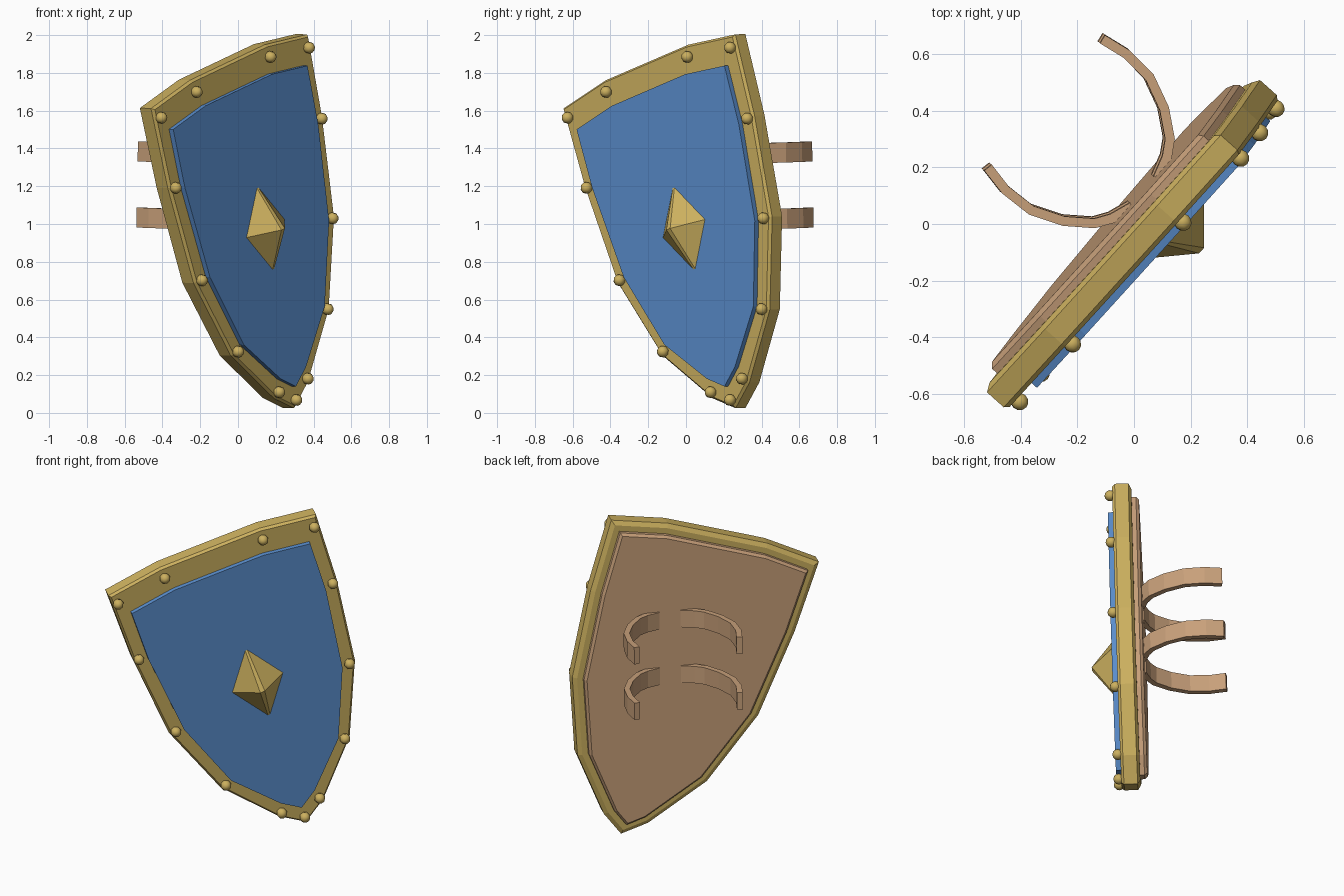
import bpy, bmesh, math
from mathutils import Matrix, Vector

if "Cube" in bpy.data.objects:
    bpy.data.objects.remove(bpy.data.objects["Cube"])


def material(name, rgb):
    m = bpy.data.materials.new(name)
    m.diffuse_color = (*rgb, 1)
    m.use_nodes = True
    m.node_tree.nodes["Principled BSDF"].inputs["Base Color"].default_value = m.diffuse_color
    return m


BRONZE = material("bronze", (0.604, 0.434, 0.114))
BLUE = material("blue", (0.102, 0.27, 0.61))
BROWN = material("leather_brown", (0.578, 0.352, 0.195))

# Upright frame: local x across the shield, y up, z out of its front face
normal = Vector((1.12, -1, -0.04)).normalized()
across = Vector((1, 1.12, 0)).normalized()
up = normal.cross(across)
UPRIGHT = Matrix((across, up, normal)).transposed().to_4x4()
# Shield frame: the same plane, rolled sideways, origin at the top centre
SHIELD = UPRIGHT @ Matrix.Translation((-0.157, 1.7505, 0)) @ Matrix.Rotation(math.radians(17.7), 4, 'Z')


def finish(name, bm, mat, frame, smooth=False):
    bm.transform(frame)
    bmesh.ops.recalc_face_normals(bm, faces=bm.faces)
    mesh = bpy.data.meshes.new(name)
    bm.to_mesh(mesh)
    bm.free()
    mesh.materials.append(mat)
    for p in mesh.polygons:
        p.use_smooth = smooth
    ob = bpy.data.objects.new(name, mesh)
    bpy.context.collection.objects.link(ob)
    return ob


def mirrored(half):
    return half + [(-x, y) for x, y in reversed(half) if x > 0]


def inset(outline, dist):
    # Move each corner inward along its mitre
    pts = [Vector(p) for p in outline]
    out = []
    for i, p in enumerate(pts):
        a = (p - pts[i - 1]).normalized()
        b = (pts[(i + 1) % len(pts)] - p).normalized()
        na, nb = Vector((a.y, -a.x)), Vector((b.y, -b.x))
        m = (na + nb) / (1 + na.dot(nb))
        out.append(tuple(p + m * dist))
    return out


def loft(name, layers, mat, frame):
    # Closed solid through stacked (outline, depth) loops
    bm = bmesh.new()
    loops = [[bm.verts.new((x, y, d)) for x, y in o] for o, d in layers]
    n = len(loops[0])
    for lo, hi in zip(loops, loops[1:]):
        for i in range(n):
            j = (i + 1) % n
            bm.faces.new((lo[i], lo[j], hi[j], hi[i]))
    bm.faces.new(loops[0][::-1])
    bm.faces.new(loops[-1])
    return finish(name, bm, mat, frame)


# Outlines, right half from top to bottom
rim = mirrored([(0.31, 0.112), (0.645, 0.062), (0.634, -0.385), (0.578, -0.93),
                (0.402, -1.39), (0.137, -1.712), (0, -1.81)])
field = mirrored([(0.275, -0.04), (0.555, -0.082), (0.551, -0.408), (0.492, -0.924),
                  (0.334, -1.35), (0.105, -1.612), (0, -1.688)])
stud_points = mirrored([(0.305, 0.046), (0.61, 0), (0.603, -0.392), (0.54, -0.926),
                        (0.37, -1.377), (0.118, -1.683), (0, -1.764)])

# Bronze rim slab with chamfered edges
loft("rim", [(inset(rim, 0.025), -0.05), (rim, -0.034), (rim, 0.045),
             (inset(rim, 0.012), 0.06)], BRONZE, SHIELD)
# Raised blue field
loft("front_panel", [(field, 0.04), (field, 0.09)], BLUE, SHIELD)
# Stepped back board
board = inset(rim, 0.06)
loft("back_board", [(board, -0.04), (board, -0.075),
                    (inset(board, 0.014), -0.092)], BROWN, SHIELD)

# Studs around the rim
for x, y in stud_points:
    bm = bmesh.new()
    bmesh.ops.create_uvsphere(bm, u_segments=8, v_segments=6, radius=0.032)
    bmesh.ops.translate(bm, verts=bm.verts, vec=(x, y, 0.074))
    finish("rim_stud", bm, BRONZE, SHIELD, smooth=True)

# Diamond boss with a narrow flat ridge
bm = bmesh.new()
cy, w, h, r = -0.81, 0.163, 0.235, 0.014
left, right = bm.verts.new((-w, cy, 0.085)), bm.verts.new((w, cy, 0.085))
tl, tr = (bm.verts.new((s * 0.006, cy + h, 0.085)) for s in (-1, 1))
bl, br = (bm.verts.new((s * 0.006, cy - h, 0.085)) for s in (-1, 1))
al, ar = (bm.verts.new((s * r, cy, 0.215)) for s in (-1, 1))
for f in ((left, al, tl), (left, bl, al), (right, tr, ar), (right, ar, br),
          (tl, al, ar, tr), (al, bl, br, ar), (left, tl, tr, right, br, bl)):
    bm.faces.new(f)
finish("boss", bm, BRONZE, SHIELD)

# Two pairs of curved arm straps, level with the ground
path = [Vector(p) for p in ((0.067, -0.082), (0.145, -0.108), (0.2, -0.143), (0.267, -0.23),
                            (0.315, -0.342), (0.322, -0.457), (0.304, -0.556))]
for height in (1.02, 1.37):
    for side in (-1, 1):
        bm = bmesh.new()
        rings = []
        for i, p in enumerate(path):
            t = (path[min(i + 1, len(path) - 1)] - path[max(i - 1, 0)]).normalized()
            off = Vector((t.y, -t.x)) * 0.017
            rings.append([bm.verts.new((0.109 + side * q.x, height + z, q.y))
                          for q, z in ((p - off, -0.053), (p + off, -0.053),
                                       (p + off, 0.053), (p - off, 0.053))])
        for a, b in zip(rings, rings[1:]):
            for k in range(4):
                m = (k + 1) % 4
                bm.faces.new((a[k], a[m], b[m], b[k]))
        bm.faces.new(rings[0])
        bm.faces.new(rings[-1])
        finish("arm_strap", bm, BROWN, UPRIGHT)
